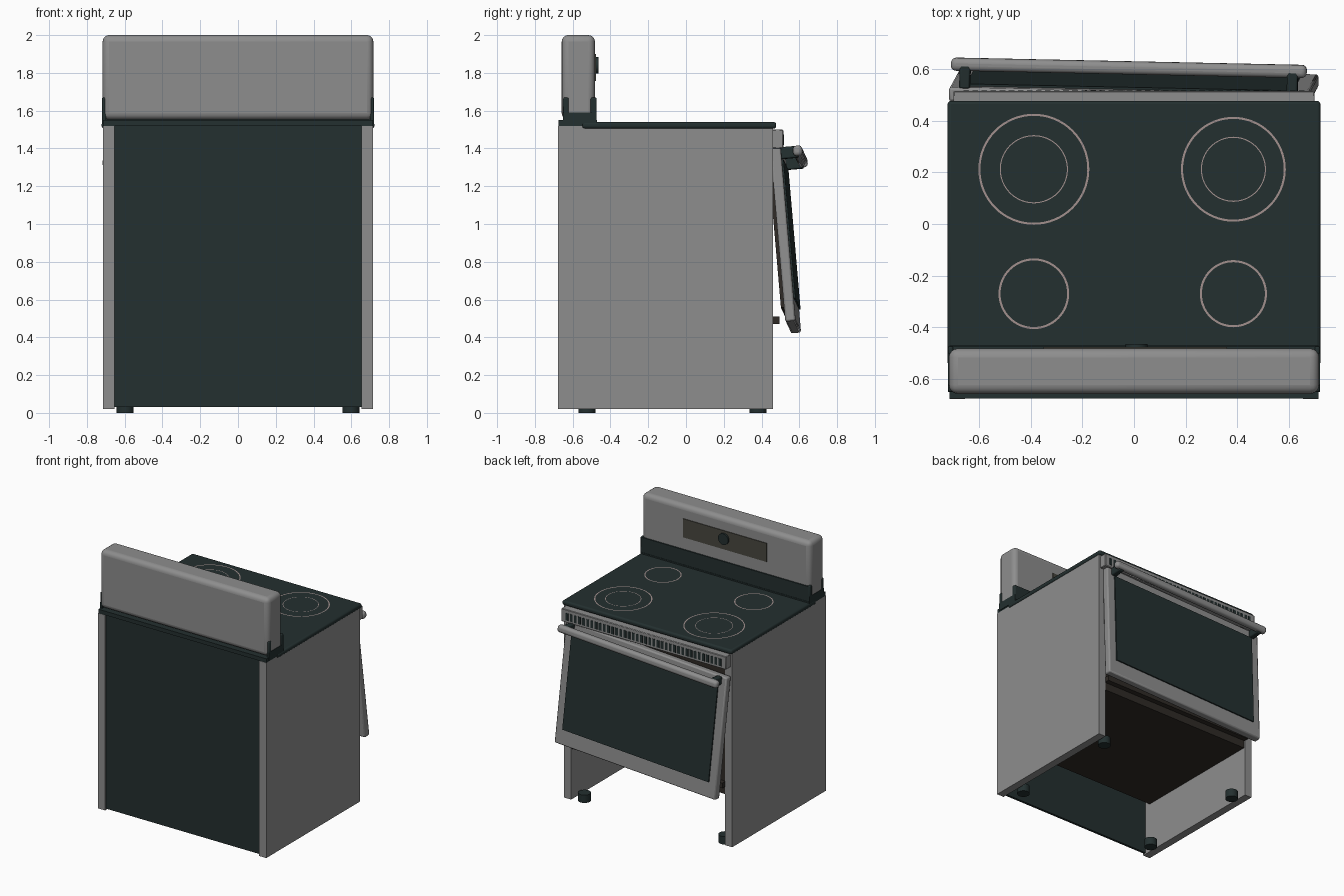
import bpy, math
from mathutils import Matrix, Vector

if "Cube" in bpy.data.objects:
    bpy.data.objects.remove(bpy.data.objects["Cube"])


def material(name, rgb):
    m = bpy.data.materials.new(name)
    m.diffuse_color = (*rgb, 1)
    m.use_nodes = True
    m.node_tree.nodes["Principled BSDF"].inputs["Base Color"].default_value = m.diffuse_color
    return m


GREY = material("brushed grey", (0.27, 0.27, 0.27))
DARK = material("dark enamel", (0.017, 0.029, 0.029))
BROWN = material("oven brown", (0.028, 0.023, 0.019))
PANEL = material("display brown", (0.065, 0.063, 0.05))
RING = material("burner line", (0.36, 0.28, 0.27))


def finish(ob, name, mat, bevel=0, segments=3, matrix=None):
    ob.name = name
    ob.data.materials.append(mat)
    if bevel:
        mod = ob.modifiers.new("round", 'BEVEL')
        mod.width = bevel
        mod.segments = segments
        bpy.ops.object.shade_smooth_by_angle(angle=math.radians(35))
    if matrix is not None:
        bpy.context.view_layer.update()
        ob.matrix_world = matrix @ ob.matrix_world
    return ob


def box(name, lo, hi, mat, bevel=0, segments=3, matrix=None):
    lo, hi = Vector(lo), Vector(hi)
    bpy.ops.mesh.primitive_cube_add(size=1, location=(lo + hi) / 2)
    ob = bpy.context.object
    size = hi - lo
    for v in ob.data.vertices:
        v.co = Vector((v.co.x * size.x, v.co.y * size.y, v.co.z * size.z))
    return finish(ob, name, mat, bevel, segments, matrix)


def cylinder(name, loc, r, depth, mat, rot=(0, 0, 0), matrix=None, bevel=0):
    bpy.ops.mesh.primitive_cylinder_add(vertices=32, radius=r, depth=depth, location=loc, rotation=rot)
    bpy.ops.object.shade_smooth_by_angle(angle=math.radians(35))
    return finish(bpy.context.object, name, mat, bevel, 3, matrix)


def ring(name, x, y, r, width):
    # flat annulus just above the cooktop
    n, z = 64, 1.5412
    verts, faces = [], []
    for i in range(n):
        a = 2 * math.pi * i / n
        for q in (r - width, r):
            verts.append((x + q * math.cos(a), y + q * math.sin(a), z))
    for i in range(n):
        j = (i + 1) % n
        faces.append((2 * i, 2 * i + 1, 2 * j + 1, 2 * j))
    me = bpy.data.meshes.new(name)
    me.from_pydata(verts, [], faces)
    ob = bpy.data.objects.new(name, me)
    bpy.context.collection.objects.link(ob)
    me.materials.append(RING)


# Body: side panels, feet, end caps of the backguard
for s, side in ((-1, "left"), (1, "right")):
    def sided(name, x0, x1, y0, y1, z0, z1, mat, bevel=0):
        box(side + "_" + name, (min(s * x0, s * x1), y0, z0), (max(s * x0, s * x1), y1, z1), mat, bevel)

    sided("side_panel", 0.655, 0.715, -0.678, 0.46, 0.02, 1.52, GREY)
    sided("cap_base", 0.70, 0.72, -0.65, -0.473, 1.53, 1.59, DARK)
    sided("cap_rear_tab", 0.70, 0.72, -0.65, -0.62, 1.53, 1.67, DARK, 0.008)
    sided("cap_front_tab", 0.70, 0.72, -0.505, -0.473, 1.53, 1.67, DARK, 0.008)
    for y, end in ((-0.525, "rear"), (0.38, "front")):
        cylinder(f"{side}_{end}_foot", (s * 0.597, y, 0.03), 0.045, 0.06, DARK)

box("rear_panel", (-0.655, -0.668, 0.03), (0.655, -0.65, 1.52), DARK)
box("oven_box", (-0.65, -0.60, 0.41), (0.65, 0.455, 1.50), BROWN)
box("lower_rail", (-0.655, 0.44, 0.47), (0.655, 0.495, 0.51), BROWN)

# Cooktop and burner outlines
box("cooktop", (-0.722, -0.55, 1.505), (0.722, 0.477, 1.54), DARK, 0.013)
box("rear_ledge", (-0.715, -0.676, 1.52), (0.715, -0.47, 1.55), DARK)
for x, y, r, inner in ((-0.388, 0.212, 0.215, 0.132), (0.385, 0.212, 0.203, 0.126),
                       (-0.388, -0.27, 0.137, 0), (0.385, -0.27, 0.13, 0)):
    ring("burner_ring", x, y, r, 0.008)
    if inner:
        ring("burner_inner_ring", x, y, inner, 0.004)

# Backguard with display and knob
box("backguard", (-0.717, -0.658, 1.552), (0.717, -0.482, 2.0), GREY, 0.035, 4)
box("backguard_fascia", (-0.712, -0.487, 1.53), (0.712, -0.473, 1.665), DARK)
box("display", (-0.35, -0.486, 1.757), (0.36, -0.477, 1.90), PANEL)
cylinder("knob", (0.01, -0.474, 1.84), 0.043, 0.02, DARK, (math.pi / 2, 0, 0))

# Vent strip above the door
box("vent_strip", (-0.70, 0.455, 1.40), (0.70, 0.515, 1.50), GREY, 0.004, 1)
slots = 38
for i in range(slots):
    x = -0.65 + 1.3 * i / (slots - 1)
    box("vent_slot", (x - 0.011, 0.512, 1.418), (x + 0.011, 0.5175, 1.474), DARK)

# Door, hanging slightly askew with its bottom swung out
M = (Matrix.Translation((0.02, 0.54, 0.452))
     @ Matrix.Rotation(math.radians(-1.2), 4, 'Z')
     @ Matrix.Rotation(math.radians(-2.6), 4, 'Y')
     @ Matrix.Rotation(math.radians(5.0), 4, 'X'))
box("door", (-0.695, 0, 0), (0.695, 0.055, 0.925), GREY, 0.01, 2, M)
box("door_window", (-0.632, 0.05, 0.12), (0.632, 0.064, 0.86), DARK, 0, 3, M)
box("door_liner", (-0.60, -0.018, 0.08), (0.60, 0.005, 0.87), BROWN, 0, 3, M)
for s in (-1, 1):
    box("handle_mount", (s * 0.635 - 0.021, 0.05, 0.862), (s * 0.635 + 0.021, 0.145, 0.925),
        DARK, 0.008, 2, M)
box("door_handle", (-0.69, 0.118, 0.87), (0.69, 0.168, 0.925), GREY, 0.02, 4, M)
